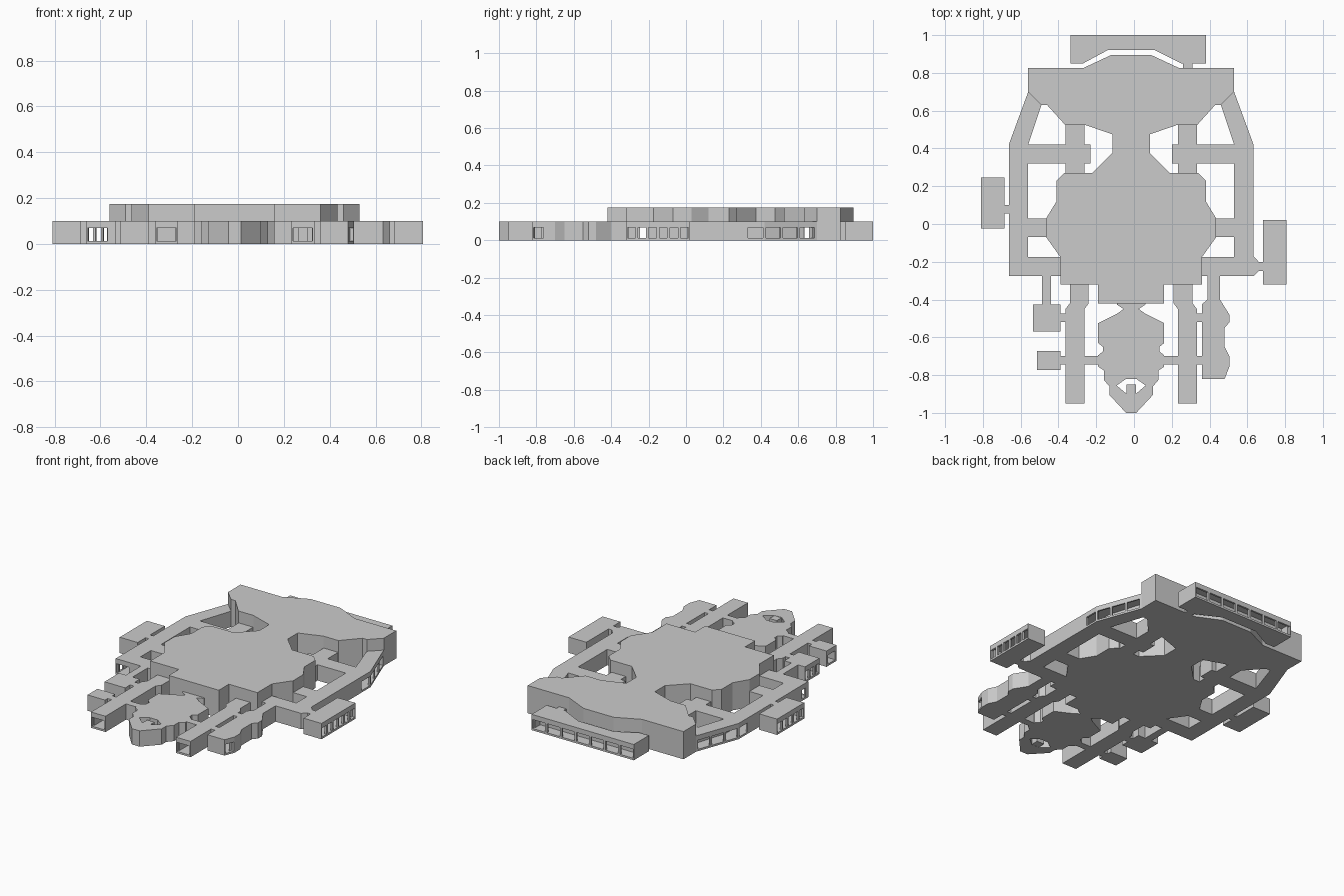
import bpy, bmesh
from mathutils import Vector

voids = bpy.data.collections.new("voids")
bpy.context.scene.collection.children.link(voids)
parts = []
AXIS = -0.03          # the plan is symmetric about x = -0.015
LOW, HIGH = 0.1, 0.175


def mir(pts):
    return [(AXIS - x, y) for x, y in pts]


def rect(x0, x1, y0, y1):
    return [(x0, y0), (x1, y0), (x1, y1), (x0, y1)]


def prism(name, pts, z0=0.0, z1=LOW, cutter=False, cut=True):
    bm = bmesh.new()
    face = bm.faces.new([bm.verts.new((x, y, z0)) for x, y in pts])
    ext = bmesh.ops.extrude_face_region(bm, geom=[face])
    top = [v for v in ext["geom"] if isinstance(v, bmesh.types.BMVert)]
    bmesh.ops.translate(bm, vec=(0, 0, z1 - z0), verts=top)
    bmesh.ops.recalc_face_normals(bm, faces=bm.faces)
    me = bpy.data.meshes.new(name)
    bm.to_mesh(me)
    bm.free()
    ob = bpy.data.objects.new(name, me)
    if cutter:
        voids.objects.link(ob)
        ob.hide_render = True
    else:
        bpy.context.scene.collection.objects.link(ob)
        if cut:
            parts.append(ob)
    return ob


def void(pts, z0=0.011, z1=0.08):
    prism("void", pts, z0, z1, cutter=True)


def windows(p, q, n, gap=0.014):
    """Cut n window openings through the wall running from p to q."""
    p, q = Vector(p), Vector(q)
    d = (q - p).normalized()
    side = Vector((-d.y, d.x)) * 0.016
    step = (q - p).length / n
    for i in range(n):
        a = p + d * (i * step + gap / 2)
        b = p + d * ((i + 1) * step - gap / 2)
        void([a - side, b - side, b + side, a + side], 0.012, 0.069)


# Tall central hull with its rear crosspiece and narrow neck
half = [(0.11, 0.895), (0.24, 0.825), (0.53, 0.825), (0.53, 0.70), (0.46, 0.63), (0.43, 0.63),
        (0.335, 0.525), (0.23, 0.525), (0.085, 0.475), (0.085, 0.375), (0.19, 0.27), (0.34, 0.27),
        (0.38, 0.23), (0.38, 0.12), (0.435, 0.03), (0.435, -0.07), (0.36, -0.175), (0.36, -0.32),
        (0.16, -0.32), (0.16, -0.42)]
half[0] = (0.09, 0.895)
prism("central_hull", half + mir(half)[::-1], 0, HIGH)

# Side frames, cross bars, struts and front legs, mirrored
frame = [(0.53, 0.70), (0.633, 0.42), (0.633, -0.275), (0.53, -0.275), (0.53, 0.42), (0.46, 0.63)]
leg = [(0.21, -0.30), (0.31, -0.30), (0.31, -0.42), (0.333, -0.45), (0.333, -0.95),
       (0.232, -0.95), (0.232, -0.45), (0.21, -0.42)]
paired = {
    "side_frame": frame,
    "rear_cross_bar": rect(0.2, 0.54, 0.32, 0.42),
    "middle_cross_bar": rect(0.40, 0.54, -0.07, 0.03),
    "front_cross_bar": rect(0.34, 0.60, -0.275, -0.175),
    "hull_strut": rect(0.232, 0.333, 0.26, 0.54),
    "front_leg": leg,
    "pod_link": rect(0.15, 0.24, -0.745, -0.70),
    "outer_front_link": rect(0.32, 0.37, -0.745, -0.70),
    "outer_rear_link": rect(0.32, 0.37, -0.52, -0.475),
}
for name, pts in paired.items():
    prism(name + "_right", pts)
    prism(name + "_left", mir(pts))

frame_void = [(0.526, 0.685), (0.622, 0.42), (0.622, -0.264), (0.541, -0.264), (0.541, 0.42), (0.475, 0.63)]
for f in (lambda p: p, mir):
    void(f(frame_void))
    void(f(rect(0.243, 0.322, -0.938, -0.455)))
    windows(*f([(0.53, 0.692), (0.633, 0.42)]), 3)
    windows(*f([(0.633, 0.42), (0.633, 0.325)]), 1)
    windows(*f([(0.232, -0.95), (0.333, -0.95)]), 1)
windows((-0.663, -0.275), (-0.563, -0.275), 1)

# Through passages inside the hull
void(rect(-0.53, 0.50, 0.634, 0.683), 0.012, 0.069)
void(rect(0.265, 0.303, -0.5, 0.90), 0.012, 0.069)
void(rect(-0.70, 0.72, -0.247, -0.213), 0.012, 0.069)

# Rear windowed gallery
prism("rear_gallery", [(-0.335, 1.0), (0.38, 1.0), (0.38, 0.85), (0.25, 0.85), (0.11, 0.92),
                       (-0.14, 0.92), (-0.27, 0.85), (-0.335, 0.85)])
prism("rear_link", rect(0.26, 0.31, 0.81, 0.86))
void(rect(-0.323, 0.368, 0.932, 0.988))
windows((-0.335, 1.0), (0.38, 1.0), 7)

# Side galleries
prism("right_gallery", rect(0.683, 0.808, -0.32, 0.02))
prism("right_gallery_link", [(0.625, -0.17), (0.633, -0.17), (0.66, -0.2), (0.69, -0.2),
                             (0.69, -0.25), (0.66, -0.25), (0.633, -0.275), (0.625, -0.275)])
void(rect(0.695, 0.796, -0.308, 0.008))
windows((0.808, -0.32), (0.808, 0.02), 6)
prism("left_gallery", rect(-0.81, -0.685, -0.025, 0.247))
prism("left_gallery_link", rect(-0.69, -0.655, 0.055, 0.10))
void(rect(-0.798, -0.697, -0.013, 0.235))
windows((-0.81, -0.025), (-0.81, 0.247), 5)

# Small pods on the front left
prism("left_rear_pod", rect(-0.535, -0.39, -0.57, -0.425))
prism("left_pod_strut", rect(-0.487, -0.44, -0.43, -0.27))
void(rect(-0.523, -0.402, -0.558, -0.437))
windows((-0.535, -0.57), (-0.535, -0.425), 3)
prism("left_front_pod", rect(-0.513, -0.39, -0.772, -0.672))
void(rect(-0.501, -0.402, -0.76, -0.684))
windows((-0.513, -0.772), (-0.513, -0.672), 1, 0.03)

# Stepped pod on the front right
prism("right_pod", [(0.388, -0.26), (0.455, -0.26), (0.455, -0.40), (0.505, -0.48), (0.505, -0.52),
                    (0.48, -0.55), (0.48, -0.65), (0.505, -0.70), (0.505, -0.755), (0.48, -0.82),
                    (0.36, -0.82), (0.36, -0.425), (0.388, -0.40)])
void(rect(0.372, 0.48, -0.808, -0.68))
windows((0.505, -0.755), (0.48, -0.82), 1, 0.012)

# Central nose pod with waist, ring opening and nose block
nose = [(0.06, -0.41), (0.06, -0.427), (0.025, -0.45), (0.06, -0.475), (0.16, -0.525), (0.16, -0.63),
        (0.135, -0.65), (0.135, -0.675), (0.16, -0.695), (0.16, -0.755), (0.13, -0.775), (0.13, -0.825),
        (0.10, -0.86), (0.10, -0.905), (0.012, -1.0)]
prism("nose_pod", nose + mir(nose)[::-1])
ring = [(0.012, -0.82), (0.062, -0.855), (0.012, -0.897)]
void(ring + mir(ring)[::-1], -0.1, 0.2)
prism("nose_block", rect(-0.04, 0.011, -0.995, -0.85), 0.001, 0.098, cut=False)

# Hollow out every part with the shared set of voids
for ob in parts:
    m = ob.modifiers.new("hollow", 'BOOLEAN')
    m.operation = 'DIFFERENCE'
    m.operand_type = 'COLLECTION'
    m.collection = voids
    m.solver = 'EXACT'
deps = bpy.context.evaluated_depsgraph_get()
meshes = [bpy.data.meshes.new_from_object(ob.evaluated_get(deps)) for ob in parts]
for ob, me in zip(parts, meshes):
    ob.modifiers.clear()
    ob.data = me
for ob in list(voids.objects):
    bpy.data.objects.remove(ob)
bpy.data.collections.remove(voids)
